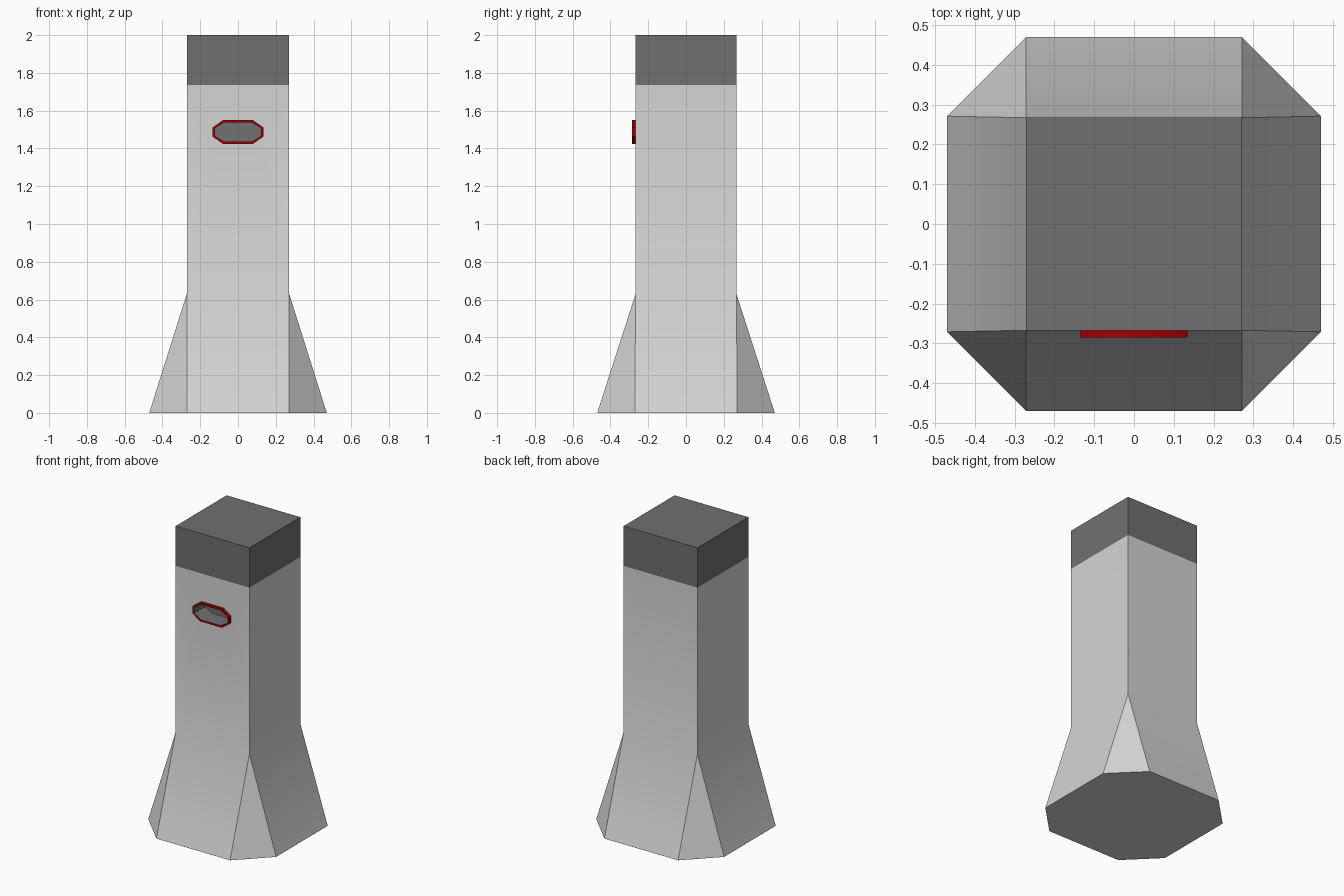
import bpy, bmesh

cube = bpy.data.objects.get("Cube")
if cube:
    bpy.data.objects.remove(cube, do_unlink=True)


def material(name, color):
    m = bpy.data.materials.new(name)
    m.use_nodes = True
    m.diffuse_color = (*color, 1)
    m.node_tree.nodes["Principled BSDF"].inputs["Base Color"].default_value = (*color, 1)
    return m


light = material("light grey", (0.66, 0.66, 0.66))
dark = material("dark grey", (0.163, 0.163, 0.163))
red = material("deep red", (0.37, 0.0, 0.001))


def finish(name, bm, mats, angle):
    bmesh.ops.remove_doubles(bm, verts=bm.verts, dist=0.0001)
    bmesh.ops.recalc_face_normals(bm, faces=bm.faces)
    mesh = bpy.data.meshes.new(name)
    bm.to_mesh(mesh)
    bm.free()
    for m in mats:
        mesh.materials.append(m)
    obj = bpy.data.objects.new(name, mesh)
    bpy.context.collection.objects.link(obj)
    bpy.ops.object.select_all(action="DESELECT")
    obj.select_set(True)
    bpy.context.view_layer.objects.active = obj
    bpy.ops.object.shade_smooth_by_angle(angle=angle)


def bridge(bm, a, b, mat=0):
    faces = []
    for i in range(len(a)):
        j = (i + 1) % len(a)
        quad = [a[i], a[j], b[j], b[i]]
        face = bm.faces.new(list(dict.fromkeys(quad)))
        face.material_index = mat
        faces.append(face)
    return faces


WX, WY, FOOT = 0.271, 0.267, 0.47


# Elongated octagon on the front, shared by the opening and its rim
def octagon(bm, inset, y):
    a, b = 0.135 - inset, 0.0625 - inset
    c, d = 0.08 - inset * 0.6, 0.024 - inset * 0.3
    quarter = [(a, d), (c, b)]
    pts = quarter + [(-x, z) for x, z in quarter[::-1]]
    pts += [(-x, -z) for x, z in pts]
    return [bm.verts.new((x, y, 1.487 + z)) for x, z in pts]


# Tower: square shaft and cap on a flared eight-sided foot
corners = [(1, 1), (-1, 1), (-1, -1), (1, -1)]
bm = bmesh.new()


def square(z):
    return [bm.verts.new((sx * WX, sy * WY, z)) for sx, sy in corners]


waist, collar, top = square(0.63), square(1.735), square(2)
foot, waist_pairs = [], []
for (sx, sy), w in zip(corners, waist):
    pair = [(sx * FOOT, sy * WX, 0), (sx * WX, sy * FOOT, 0)]
    foot += [bm.verts.new(p) for p in (pair if sx * sy > 0 else pair[::-1])]
    waist_pairs += [w, w]
bridge(bm, foot, waist_pairs)
shaft = bridge(bm, waist, collar)
bridge(bm, collar, top, 1)
bm.faces.new(top).material_index = 1
bm.faces.new(foot[::-1])

# Opening in the front of the shaft
front_face = shaft[2]
border = list(front_face.edges)
bmesh.ops.delete(bm, geom=[front_face], context="FACES_ONLY")
hole = octagon(bm, 0.006, -WY)
border += [bm.edges.new((hole[i - 1], hole[i])) for i in range(len(hole))]
bmesh.ops.triangle_fill(bm, edges=border, use_beauty=True, normal=(0, -1, 0))
finish("tower", bm, [light, dark], 0.52)

# Porthole: red rim around a deep dark recess
bm = bmesh.new()
back, front = octagon(bm, 0, -WY), octagon(bm, 0, -0.285)
lip, pane = octagon(bm, 0.012, -0.285), octagon(bm, 0.012, -0.17)
bridge(bm, back, front)
bridge(bm, front, lip)
bridge(bm, lip, pane, 1)
bm.faces.new(pane).material_index = 1
finish("porthole", bm, [red, dark], 0.7)
